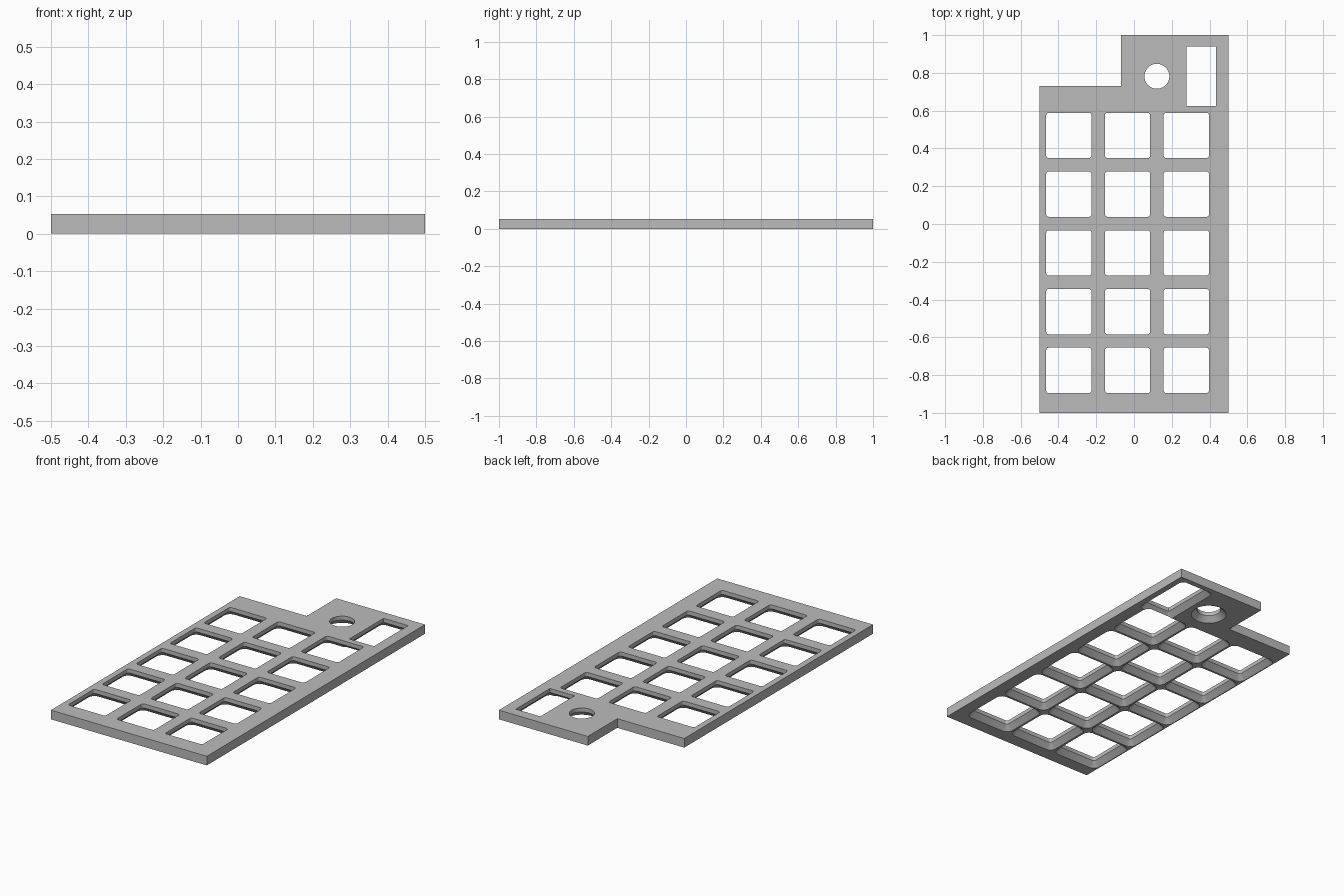
import bpy, bmesh, math

cube = bpy.data.objects.get("Cube")
if cube:
    bpy.data.objects.remove(cube, do_unlink=True)

THICK = 0.053    # plate thickness
FLARE = 0.03     # widening and height of the bevel under each opening

grey = bpy.data.materials.new("plate grey")
grey.use_nodes = True
grey.diffuse_color = (0.5, 0.5, 0.5, 1)
grey.node_tree.nodes["Principled BSDF"].inputs["Base Color"].default_value = (0.5, 0.5, 0.5, 1)


def loft(name, rings):
    """Closed solid through stacked rings of equal point count."""
    bm = bmesh.new()
    loops = [[bm.verts.new(p) for p in ring] for ring in rings]
    n = len(loops[0])
    bm.faces.new(loops[0][::-1])
    bm.faces.new(loops[-1])
    for a, b in zip(loops, loops[1:]):
        for i in range(n):
            j = (i + 1) % n
            bm.faces.new((a[i], a[j], b[j], b[i]))
    bmesh.ops.recalc_face_normals(bm, faces=bm.faces)
    mesh = bpy.data.meshes.new(name)
    bm.to_mesh(mesh)
    bm.free()
    mesh.materials.append(grey)
    obj = bpy.data.objects.new(name, mesh)
    bpy.context.collection.objects.link(obj)
    return obj


def rounded_ring(cx, cy, hx, hy, r, z, steps):
    """Rounded rectangle; a circle when the radius equals the half sizes."""
    pts = []
    for k, (sx, sy) in enumerate([(1, 1), (-1, 1), (-1, -1), (1, -1)]):
        for s in range(steps):
            a = math.pi / 2 * (k + (s + 0.5) / steps)
            pts.append((cx + sx * (hx - r) + r * math.cos(a),
                        cy + sy * (hy - r) + r * math.sin(a), z))
    return pts


def opening(cx, cy, hx, hy, r, r_low, steps=6):
    """Straight-walled opening that flares out towards the underside."""
    rings = []
    for z, t in [(-FLARE / 3, 4 / 3), (FLARE, 0), (THICK + 0.02, 0)]:
        rings.append(rounded_ring(cx, cy, hx + FLARE * t, hy + FLARE * t,
                                  r + (r_low - r) * t, z, steps))
    cutter = loft("opening_cutter", rings)
    cutter.hide_render = True
    return cutter


# Plate with one stepped corner
outline = [(-0.5, -1), (0.5, -1), (0.5, 1), (-0.07, 1), (-0.07, 0.73), (-0.5, 0.73)]
plate = loft("key_plate", [[(x, y, z) for x, y in outline] for z in (0, THICK)])

# Key grid, round knob hole and tall slot
cutters = [opening(-0.345 + 0.311 * c, 0.469 - 0.311 * r, 0.12, 0.12, 0.014, 0.04)
           for c in range(3) for r in range(5)]
cutters.append(opening(0.121, 0.782, 0.066, 0.066, 0.066, 0.066 + FLARE, 12))
cutters.append(opening(0.356, 0.782, 0.079, 0.157, 0.003, 0.03))

bpy.context.view_layer.objects.active = plate
plate.select_set(True)
for cutter in cutters:
    cut = plate.modifiers.new("cut", 'BOOLEAN')
    cut.operation = 'DIFFERENCE'
    cut.solver = 'EXACT'
    cut.object = cutter
    bpy.ops.object.modifier_apply(modifier=cut.name)
    bpy.data.objects.remove(cutter, do_unlink=True)

bpy.ops.object.shade_smooth_by_angle(angle=math.radians(25))
